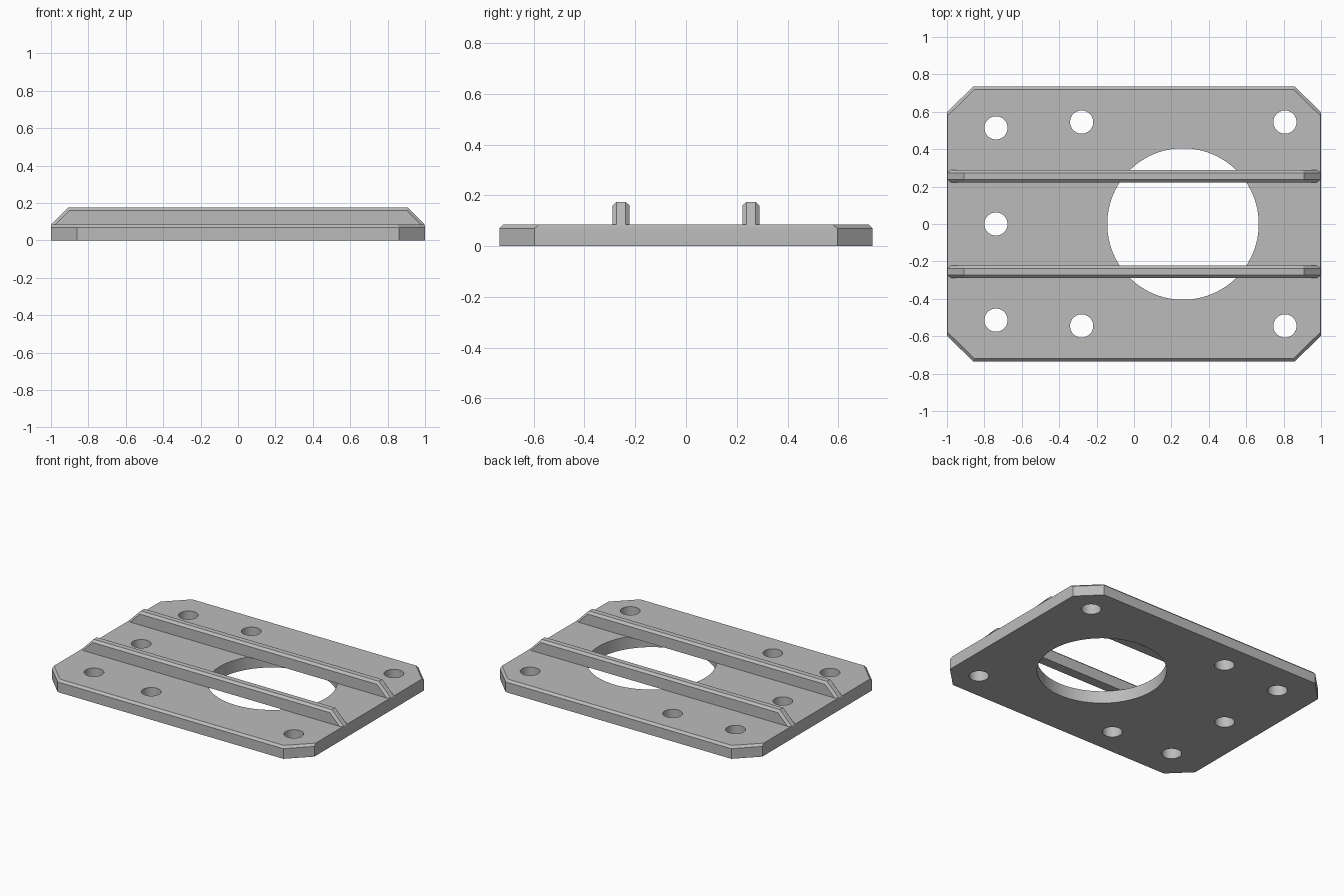
import bpy, bmesh
from mathutils import Matrix

cube = bpy.data.objects.get("Cube")
if cube:
    bpy.data.objects.remove(cube, do_unlink=True)

steel = bpy.data.materials.new("grey steel")
steel.use_nodes = True
grey = (0.5, 0.5, 0.5, 1)
steel.diffuse_color = grey
steel.node_tree.nodes["Principled BSDF"].inputs["Base Color"].default_value = grey


def make_object(name, bm):
    bmesh.ops.recalc_face_normals(bm, faces=bm.faces)
    mesh = bpy.data.meshes.new(name)
    bm.to_mesh(mesh)
    bm.free()
    mesh.materials.append(steel)
    obj = bpy.data.objects.new(name, mesh)
    bpy.context.collection.objects.link(obj)
    return obj


def loft(name, rings):
    """Closed solid through a stack of rings with equal point counts."""
    bm = bmesh.new()
    loops = [[bm.verts.new(p) for p in ring] for ring in rings]
    for a, b in zip(loops, loops[1:]):
        for i in range(len(a)):
            j = (i + 1) % len(a)
            bm.faces.new((a[i], a[j], b[j], b[i]))
    bm.faces.new(loops[0])
    bm.faces.new(loops[-1])
    return make_object(name, bm)


def octagon(x, y, cut_x, cut_y, z):
    quarter = [(x, cut_y), (cut_x, y)]
    pts = quarter + [(-a, b) for a, b in reversed(quarter)]
    pts += [(-a, -b) for a, b in pts]
    return [(a, b, z) for a, b in pts]


def rib_profile(y, base, x_base, x_top, top):
    return [(-x_base, y, base), (x_base, y, base), (x_top, y, top), (-x_top, y, top)]


# Base plate with clipped corners and a chamfered upper rim
plate = loft("base_plate", [
    octagon(1, 0.735, 0.86, 0.597, 0),
    octagon(1, 0.735, 0.86, 0.597, 0.07),
    octagon(0.997, 0.72, 0.853, 0.578, 0.085)])

# Large bore and screw holes
holes = [(0.262, 0, 0.405, 96), (-0.738, 0, 0.062, 40)]
for side in (-1, 1):
    holes += [(x, side * y, 0.062, 40)
              for x, y in ((-0.738, 0.514), (-0.28, 0.545), (0.807, 0.545))]
bm = bmesh.new()
for x, y, radius, sides in holes:
    bmesh.ops.create_cone(bm, cap_ends=True, segments=sides, radius1=radius,
                          radius2=radius, depth=1, matrix=Matrix.Translation((x, y, 0)))
cutter = make_object("hole_cutter", bm)
cutter.hide_render = True

cut = plate.modifiers.new("holes", "BOOLEAN")
cut.operation = "DIFFERENCE"
cut.solver = "EXACT"
cut.object = cutter
bpy.ops.object.select_all(action="DESELECT")
bpy.context.view_layer.objects.active = plate
plate.select_set(True)
bpy.ops.object.modifier_apply(modifier=cut.name)
bpy.data.objects.remove(cutter, do_unlink=True)
bpy.ops.object.shade_smooth_by_angle(angle=0.5)

# Two raised guide ribs with sloped ends and chamfered tops, bridging the bore
for name, centre in (("front_rib", -0.256), ("back_rib", 0.256)):
    loft(name, [
        rib_profile(centre - 0.034, 0.085, 0.978, 0.903, 0.16),
        rib_profile(centre - 0.018, 0.085, 0.997, 0.908, 0.175),
        rib_profile(centre + 0.018, 0.085, 0.997, 0.908, 0.175),
        rib_profile(centre + 0.034, 0.085, 0.978, 0.903, 0.16)])
